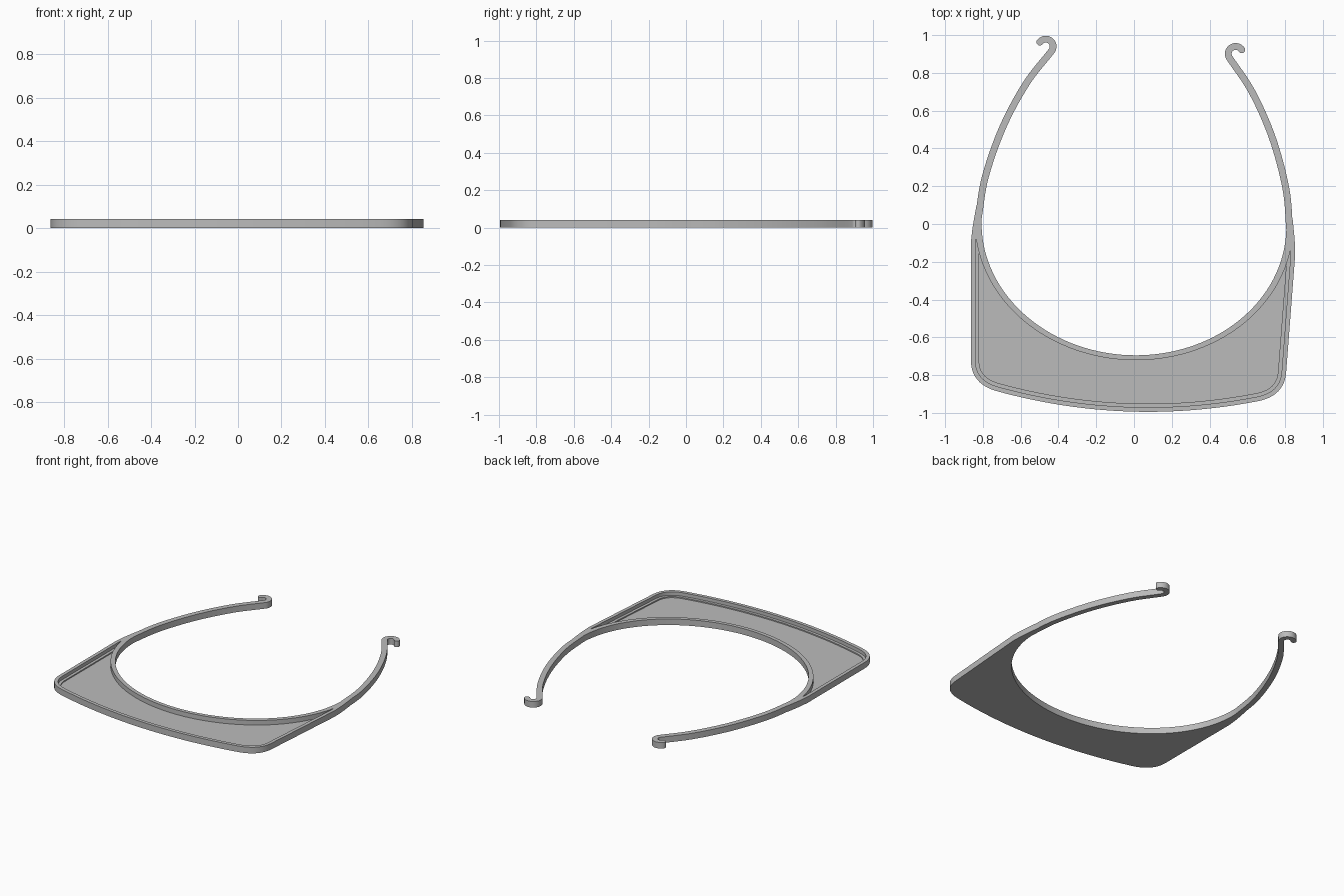
import bpy, bmesh, math
from mathutils import Vector, Matrix

cube = bpy.data.objects.get("Cube")
if cube:
    bpy.data.objects.remove(cube, do_unlink=True)

HEIGHT = 0.042
TURN = Matrix.Rotation(math.radians(-2.2), 4, 'Z')

grey = bpy.data.materials.new("light_grey")
grey.use_nodes = True
COLOR = (0.5, 0.5, 0.5, 1)
grey.diffuse_color = COLOR
grey.node_tree.nodes["Principled BSDF"].inputs["Base Color"].default_value = COLOR


def finish(name, bm, thickness, z=0.0):
    """Extrude the flat faces upward and make an object."""
    flat = bm.faces[:]
    top = bmesh.ops.extrude_face_region(bm, geom=flat)["geom"]
    verts = [v for v in top if isinstance(v, bmesh.types.BMVert)]
    bmesh.ops.translate(bm, verts=verts, vec=(0, 0, thickness))
    bmesh.ops.translate(bm, verts=bm.verts[:], vec=(0, 0, z))
    bmesh.ops.transform(bm, matrix=TURN, verts=bm.verts[:])
    bmesh.ops.recalc_face_normals(bm, faces=bm.faces[:])
    mesh = bpy.data.meshes.new(name)
    bm.to_mesh(mesh)
    bm.free()
    mesh.materials.append(grey)
    obj = bpy.data.objects.new(name, mesh)
    bpy.context.collection.objects.link(obj)
    bpy.ops.object.select_all(action='DESELECT')
    obj.select_set(True)
    bpy.context.view_layer.objects.active = obj
    bpy.ops.object.shade_smooth_by_angle(angle=math.radians(30))
    return obj


def offset(path, i, dist):
    """Point i of the path moved sideways to its left."""
    d = (path[min(i + 1, len(path) - 1)] - path[max(i - 1, 0)]).normalized()
    return path[i] + Vector((-d.y, d.x)) * dist


def ribbon(name, path, lo, hi, thickness):
    """Flat strip along a path between two sideways offsets, extruded."""
    bm = bmesh.new()
    rows = [[bm.verts.new((*offset(path, i, w[i]), 0)) for w in (lo, hi)]
            for i in range(len(path))]
    for a, b in zip(rows, rows[1:]):
        bm.faces.new((a[0], a[1], b[1], b[0]))
    return finish(name, bm, thickness)


def spline(pts, steps=8):
    """Smooth curve through the points."""
    p = [2 * pts[0] - pts[1]] + pts + [2 * pts[-1] - pts[-2]]
    out = []
    for a, b, c, d in zip(p, p[1:], p[2:], p[3:]):
        for k in range(steps):
            t = k / steps
            out.append(0.5 * (2 * b + (c - a) * t + (2 * a - 5 * b + 4 * c - d) * t * t
                              + (3 * b - a - 3 * c + d) * t ** 3))
    return out + [pts[-1]]


def mirrored(half):
    """Complete a path that ends on the centre line."""
    return half + [Vector((-p.x, p.y)) for p in reversed(half[:-1])]


# Band: rounded hook tip, hook, side arm, then the edge of the opening
ARM = 0.018
centre = Vector((0.503, 0.921))


def on_hook(deg):
    a = math.radians(deg)
    return centre + 0.039 * Vector((math.cos(a), math.sin(a)))


tip = on_hook(35)
back = (tip - on_hook(40)).normalized()
cap = [math.radians(a) for a in (89, 70, 50, 30, 15)]
half = [tip + back * ARM * math.sin(a) for a in cap]
widths = [ARM * math.cos(a) for a in cap]
hook = [on_hook(35 + 180 * k / 18) for k in range(19)]
arm = spline([hook[-1]] + [Vector(p) for p in (
    (0.598, 0.722), (0.714, 0.485), (0.796, 0.22), (0.825, 0.0))])[1:]
half += hook + arm
widths += [ARM] * (len(hook) + len(arm))
arc = []
for k in range(1, 33):
    a = math.pi / 2 * k / 32
    arc.append(Vector((0.825 * math.cos(a), -0.708 * math.sin(a))))
    widths.append(0.013 + 0.005 * (1 - k / 32) ** 2)
half += arc
widths += widths[-2::-1]
ribbon("headband_with_hooks", mirrored(half), [-w for w in widths], widths, HEIGHT)

# Outer rim: merges out of the arms, tapers forward, rounds the front corners
side = [Vector(p) for p in ((0.838, 0.06), (0.853, -0.05), (0.859, -0.13))]
start, mid, end = (Vector(p) for p in ((0.835, -0.755), (0.829, -0.878), (0.696, -0.911)))
corner = [start * (1 - t) ** 2 + mid * 2 * t * (1 - t) + end * t * t
          for t in [k / 12 for k in range(13)]]
front = [Vector((x, -0.993 + 0.169 * x * x))
         for x in [0.696 * (1 - k / 16) for k in range(1, 17)]]
rim = mirrored(spline(side, 4) + corner + front)
n = len(rim)
ribbon("outer_rim", rim, [-0.024] * n, [0] * n, HEIGHT)

# Low step inside the rim
ledge = rim[6:-6]
m = len(ledge)
ribbon("inner_ledge", ledge, [-0.043] * m, [-0.02] * m, 0.018)

# Thin floor between the rim and the opening
inner = mirrored(arc)
outline = [offset(rim, i, -0.01) for i in range(6, n - 6)] + inner[::-1]
bm = bmesh.new()
face = bm.faces.new([bm.verts.new((*p, 0)) for p in outline])
bmesh.ops.triangulate(bm, faces=[face])
finish("floor_plate", bm, 0.01)
